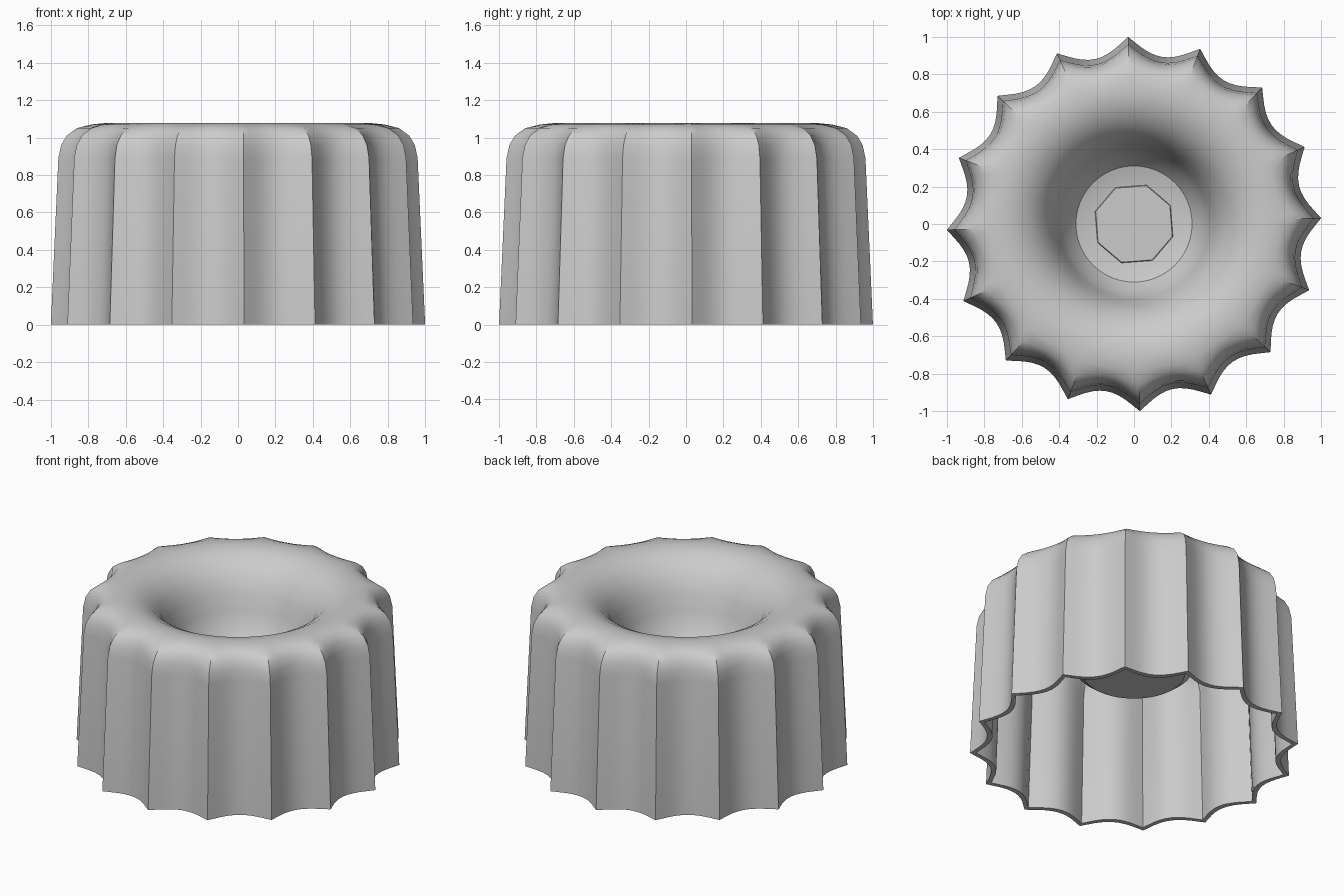
import bpy
import bmesh
from math import sin, cos, pi, radians

cube = bpy.data.objects.get("Cube")
if cube:
    bpy.data.objects.remove(cube, do_unlink=True)

FLUTES, STEPS = 16, 10
TURN = radians(1.8)

grey = bpy.data.materials.new("plain grey")
grey.use_nodes = True
colour = (0.6, 0.6, 0.6, 1)
grey.diffuse_color = colour
grey.node_tree.nodes["Principled BSDF"].inputs["Base Color"].default_value = colour


def scallop(tip, valley, step):
    """Radius along one concave flute, with a slightly blunt ridge."""
    u = abs(2 * step / STEPS - 1)
    return valley + (tip - valley) * min(1, u * u * 1.04)


def finish(bm, name, angle):
    bmesh.ops.recalc_face_normals(bm, faces=bm.faces)
    mesh = bpy.data.meshes.new(name)
    bm.to_mesh(mesh)
    bm.free()
    mesh.materials.append(grey)
    obj = bpy.data.objects.new(name, mesh)
    bpy.context.collection.objects.link(obj)
    bpy.ops.object.select_all(action='DESELECT')
    obj.select_set(True)
    bpy.context.view_layer.objects.active = obj
    bpy.ops.object.shade_smooth_by_angle(angle=radians(angle))
    return obj


# Cross-section of the shell as (ridge radius, valley radius, height):
# dimple floor, over the rounded top, down the fluted wall, back up inside
OUTSIDE = [
    (0.21, 0.21, 0.56), (0.31, 0.31, 0.59), (0.365, 0.365, 0.66),
    (0.40, 0.40, 0.76), (0.43, 0.43, 0.86), (0.475, 0.475, 0.95),
    (0.54, 0.54, 1.02), (0.62, 0.62, 1.062), (0.70, 0.70, 1.078),
    (0.78, 0.775, 1.07), (0.86, 0.82, 1.05), (0.915, 0.85, 1.01),
    (0.945, 0.865, 0.96), (0.96, 0.875, 0.89), (1.0, 0.905, 0.0),
]
INSIDE = [
    (0.965, 0.872, 0.0), (0.925, 0.842, 0.88), (0.88, 0.82, 0.97),
    (0.80, 0.78, 1.03), (0.70, 0.70, 1.042), (0.60, 0.60, 1.015),
    (0.51, 0.51, 0.94), (0.455, 0.455, 0.84), (0.41, 0.41, 0.68),
    (0.36, 0.36, 0.57), (0.31, 0.31, 0.53),
]

bm = bmesh.new()
count = FLUTES * STEPS
rings = []
for tip, valley, z in OUTSIDE + INSIDE:
    ring = []
    for i in range(count):
        a = TURN + 2 * pi * i / count
        r = scallop(tip, valley, i % STEPS)
        ring.append(bm.verts.new((r * cos(a), r * sin(a), z)))
    rings.append(ring)
for low, high in zip(rings, rings[1:]):
    for i in range(count):
        j = (i + 1) % count
        bm.faces.new((low[i], low[j], high[j], high[i]))
bm.faces.new(rings[0])
bm.faces.new(rings[-1])
finish(bm, "fluted_shell", 32)

# Small eight-sided plate lying in the bottom of the dimple
bm = bmesh.new()
bmesh.ops.create_cone(bm, cap_ends=True, segments=8, radius1=0.22, radius2=0.215, depth=0.02)
for v in bm.verts:
    x, y = v.co.x, v.co.y
    t = radians(27)
    v.co = (x * cos(t) - y * sin(t), x * sin(t) + y * cos(t), v.co.z + 0.566)
finish(bm, "dimple_floor_plate", 30)
